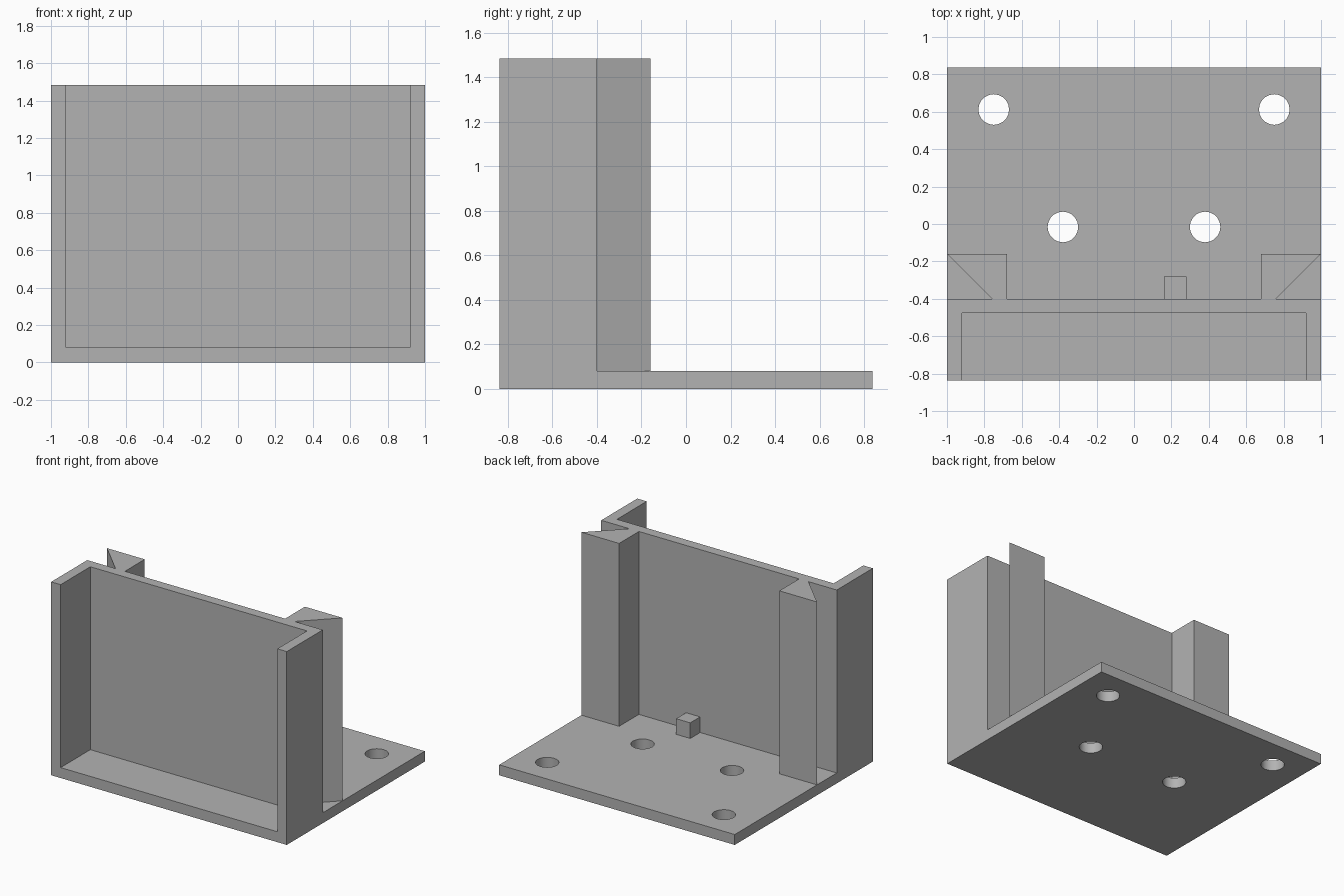
import bpy, bmesh, math

cube = bpy.data.objects.get("Cube")
if cube:
    bpy.data.objects.remove(cube, do_unlink=True)

PLATE_TOP, HEIGHT = 0.08, 1.484
FRONT, BACK = -0.837, 0.837
WALL_FRONT, WALL_BACK, RAIL_BACK = -0.477, -0.40, -0.16

grey = bpy.data.materials.new("plain grey")
grey.use_nodes = True
colour = (0.45, 0.45, 0.45, 1)
grey.diffuse_color = colour
grey.node_tree.nodes["Principled BSDF"].inputs["Base Color"].default_value = colour


def prism(name, outline, z0, z1):
    """Extrude a flat outline upwards from z0 to z1."""
    bm = bmesh.new()
    face = bm.faces.new([bm.verts.new((x, y, z0)) for x, y in outline])
    top = bmesh.ops.extrude_face_region(bm, geom=[face])["geom"]
    verts = [v for v in top if isinstance(v, bmesh.types.BMVert)]
    bmesh.ops.translate(bm, vec=(0, 0, z1 - z0), verts=verts)
    bmesh.ops.recalc_face_normals(bm, faces=bm.faces)
    mesh = bpy.data.meshes.new(name)
    bm.to_mesh(mesh)
    bm.free()
    mesh.materials.append(grey)
    obj = bpy.data.objects.new(name, mesh)
    bpy.context.collection.objects.link(obj)
    return obj


def rectangle(x0, x1, y0, y1):
    return [(x0, y0), (x1, y0), (x1, y1), (x0, y1)]


def circle(cx, cy, radius, sides=20):
    angles = [math.tau * i / sides for i in range(sides)]
    return [(cx + radius * math.cos(a), cy + radius * math.sin(a)) for a in angles]


def combine(target, tool, operation):
    """Apply a boolean and remove the tool object."""
    mod = target.modifiers.new(operation.title(), 'BOOLEAN')
    mod.operation, mod.solver, mod.object = operation, 'EXACT', tool
    bpy.context.view_layer.objects.active = target
    bpy.ops.object.modifier_apply(modifier=mod.name)
    bpy.data.objects.remove(tool, do_unlink=True)


# Upright: channel with side walls in front and dovetail rails behind
half = [(0.92, WALL_FRONT), (0.92, FRONT), (1, FRONT), (1, WALL_BACK),
        (0.76, WALL_BACK), (1, RAIL_BACK), (0.68, RAIL_BACK), (0.68, WALL_BACK)]
profile = half + [(-x, y) for x, y in reversed(half)]
bracket = prism("bracket", profile, 0, HEIGHT)

# Base plate, merged into the upright
combine(bracket, prism("base_plate", rectangle(-1, 1, FRONT, BACK), 0, PLATE_TOP), 'UNION')

# Stop block at the foot of the wall
combine(bracket, prism("stop_block", rectangle(0.16, 0.28, WALL_BACK - 0.03, -0.28),
                       0.04, 0.2), 'UNION')

# Screw holes
for side in (-1, 1):
    for x, y in ((0.75, 0.612), (0.38, -0.016)):
        combine(bracket, prism("hole_cutter", circle(side * x, y, 0.082), -0.1, 0.2),
                'DIFFERENCE')

# Smooth hole walls, crisp corners
bpy.ops.object.select_all(action='DESELECT')
bracket.select_set(True)
bpy.context.view_layer.objects.active = bracket
bpy.ops.object.shade_smooth_by_angle(angle=math.radians(30))
